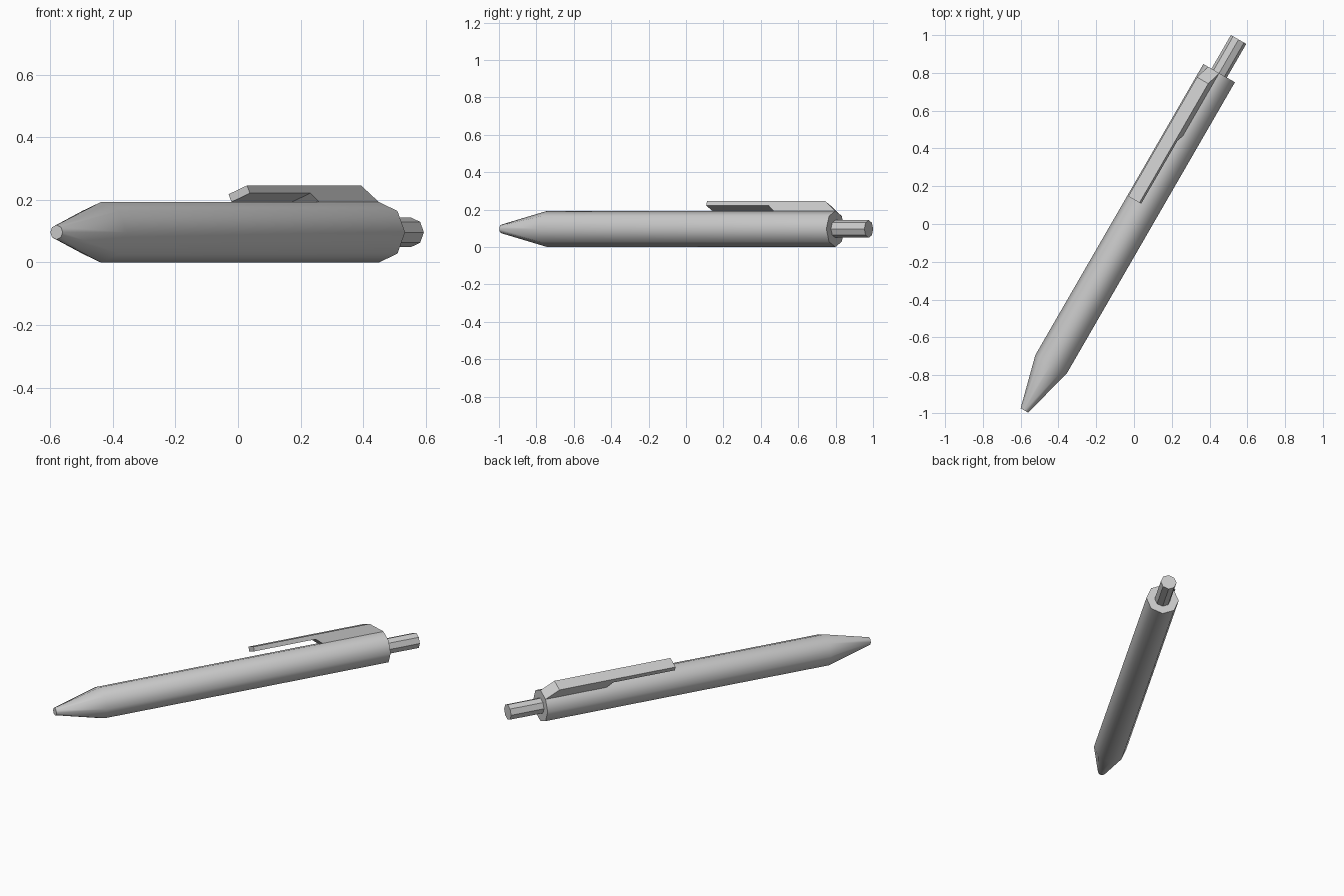
import bpy, bmesh, math
from mathutils import Matrix, Vector

if "Cube" in bpy.data.objects:
    bpy.data.objects.remove(bpy.data.objects["Cube"])

# Pen frame: local x runs along the pen, local z points through the clip
PLACE = (Matrix.Translation((-0.0078, 0.0045, 0.0965))
         @ Matrix.Rotation(math.radians(60), 4, 'Z')
         @ Matrix.Rotation(math.radians(-22.5), 4, 'X'))
SIDES = 8
R = 0.0965
FLAT = R * math.cos(math.pi / SIDES)
HALF = R * math.sin(math.pi / SIDES)


def finish(name, bm, smooth=False):
    bmesh.ops.recalc_face_normals(bm, faces=bm.faces)
    bm.transform(PLACE)
    me = bpy.data.meshes.new(name)
    bm.to_mesh(me)
    bm.free()
    ob = bpy.data.objects.new(name, me)
    bpy.context.collection.objects.link(ob)
    if smooth:
        bpy.ops.object.select_all(action='DESELECT')
        ob.select_set(True)
        bpy.context.view_layer.objects.active = ob
        bpy.ops.object.shade_smooth_by_angle(angle=math.radians(50))
    return ob


def lathe(name, profile, smooth=False):
    """Octagonal rings (x, radius) joined along the pen, capped at both ends."""
    bm = bmesh.new()
    rings = []
    for x, r in profile:
        angles = [(i + 0.5) * 2 * math.pi / SIDES for i in range(SIDES)]
        rings.append([bm.verts.new((x, r * math.cos(a), r * math.sin(a)))
                      for a in angles])
    for a, b in zip(rings, rings[1:]):
        for i in range(SIDES):
            j = (i + 1) % SIDES
            bm.faces.new((a[i], a[j], b[j], b[i]))
    bm.faces.new(rings[0])
    bm.faces.new(rings[-1])
    return finish(name, bm, smooth)


# Barrel with tapered writing tip
lathe("barrel", [(-1.145, 0.023), (-0.862, R), (0.917, R)], smooth=True)

# Push button at the back
lathe("push_button", [(0.90, 0.047), (1.123, 0.047)])

# Clip: side profile extruded across one flat of the barrel
profile = [(0.112, 0.12), (0.112, 0.147), (0.84, 0.147),
           (0.917, FLAT), (0.535, FLAT), (0.498, 0.12)]
bm = bmesh.new()
face = bm.faces.new([bm.verts.new((x, -HALF, z)) for x, z in profile])
ext = bmesh.ops.extrude_face_region(bm, geom=[face], use_keep_orig=True)
bmesh.ops.translate(bm, vec=Vector((0, 2 * HALF, 0)),
                    verts=[v for v in ext["geom"]
                           if isinstance(v, bmesh.types.BMVert)])
finish("clip", bm)
